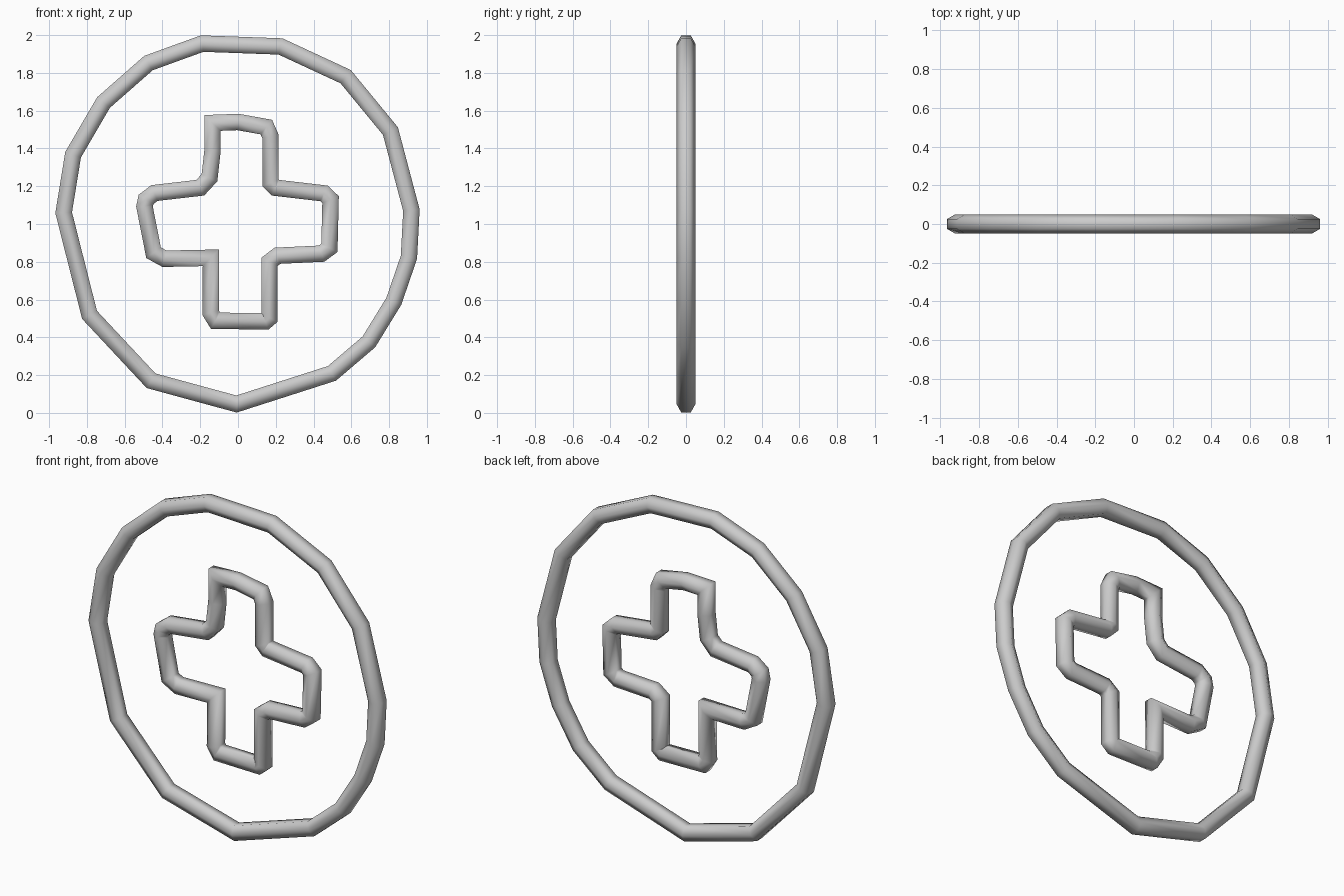
import bpy, bmesh, math
from mathutils import Vector

if "Cube" in bpy.data.objects:
    bpy.data.objects.remove(bpy.data.objects["Cube"])

R = 0.05      # tube radius
SIDES = 6     # tube cross-section


def closed_tube(name, path):
    """Sweep a hexagon with mitred joints around a closed path in the XZ plane."""
    pts = [Vector(p) for p in path]
    n = len(pts)
    bm = bmesh.new()
    rings = []
    for i, p in enumerate(pts):
        d0 = (p - pts[i - 1]).normalized()
        d1 = (pts[(i + 1) % n] - p).normalized()
        n0, n1 = Vector((-d0.y, d0.x)), Vector((-d1.y, d1.x))
        m = (n0 + n1) / (1 + n0.dot(n1))          # mitre direction and length
        ring = []
        for k in range(SIDES):
            a = 2 * math.pi * k / SIDES
            q = p + m * R * math.sin(a)
            ring.append(bm.verts.new((q.x, R * math.cos(a), q.y)))
        rings.append(ring)
    for i in range(n):
        a, b = rings[i], rings[(i + 1) % n]
        for k in range(SIDES):
            j = (k + 1) % SIDES
            f = bm.faces.new((a[k], a[j], b[j], b[k]))
            f.smooth = True
    bmesh.ops.recalc_face_normals(bm, faces=bm.faces)
    me = bpy.data.meshes.new(name)
    bm.to_mesh(me)
    bm.free()
    ob = bpy.data.objects.new(name, me)
    bpy.context.collection.objects.link(ob)
    return ob


# Outer irregular ring
closed_tube("outer_ring", [
    (-.19, 1.955), (.225, 1.94), (.57, 1.78), (.807, 1.492),
    (.918, 1.073), (.905, .824), (.825, .591), (.693, .376),
    (.497, .209), (-.008, .047), (-.46, .17), (-.786, .519),
    (-.923, 1.06), (-.873, 1.367), (-.712, 1.643), (-.474, 1.852)])

# Inner cross outline, clockwise from the top left corner
closed_tube("cross_outline", [
    (-.135, 1.535), (0, 1.54), (.15, 1.513), (.172, 1.463),      # top arm
    (.172, 1.219), (.198, 1.192),
    (.455, 1.162), (.49, 1.129), (.484, .874), (.442, .843),     # right arm
    (.209, .832), (.167, .80),
    (.167, .503), (.145, .484), (-.119, .488), (-.145, .53),     # bottom arm
    (-.143, .821),
    (-.389, .816), (-.447, .848), (-.495, 1.092), (-.487, 1.13),  # left arm
    (-.442, 1.164), (-.2, 1.192), (-.151, 1.245), (-.135, 1.388)])
